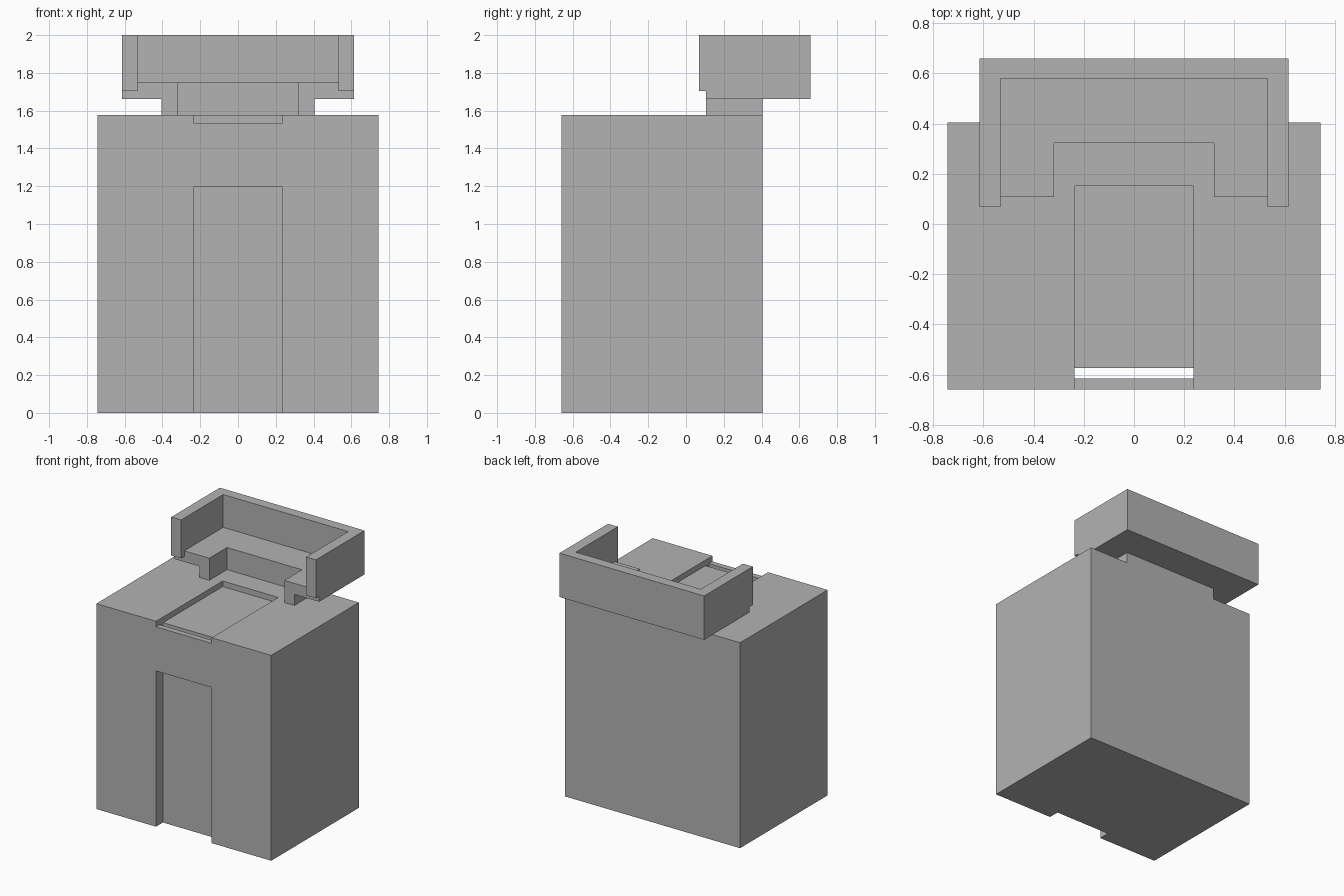
import bpy
import bmesh
from mathutils import Vector

if "Cube" in bpy.data.objects:
    bpy.data.objects.remove(bpy.data.objects["Cube"], do_unlink=True)

# One plain grey material
grey = bpy.data.materials.new("plain grey")
grey.use_nodes = True
colour = (0.45, 0.45, 0.45, 1)
grey.diffuse_color = colour
grey.node_tree.nodes["Principled BSDF"].inputs["Base Color"].default_value = colour


def prism(name, points, direction):
    """Extrude a closed outline of 3D points along a direction."""
    bm = bmesh.new()
    face = bm.faces.new([bm.verts.new(p) for p in points])
    moved = bmesh.ops.extrude_face_region(bm, geom=[face])["geom"]
    verts = [v for v in moved if isinstance(v, bmesh.types.BMVert)]
    bmesh.ops.translate(bm, verts=verts, vec=Vector(direction))
    bmesh.ops.recalc_face_normals(bm, faces=bm.faces)
    mesh = bpy.data.meshes.new(name)
    bm.to_mesh(mesh)
    bm.free()
    mesh.materials.append(grey)
    obj = bpy.data.objects.new(name, mesh)
    bpy.context.collection.objects.link(obj)
    return obj


def mirrored_plan(name, half, z0, z1):
    """Extrude upward a plan given by its right half, mirrored in x."""
    outline = half + [(-x, y) for x, y in reversed(half)]
    return prism(name, [(x, y, z0) for x, y in outline], (0, 0, z1 - z0))


# Main dimensions
body_w, door_w, wall_w, inner_w, notch_w, bracket_w = 0.743, 0.236, 0.615, 0.531, 0.319, 0.404
front, body_back, back, inner_back = -0.658, 0.405, 0.658, 0.579
ledge, notch_back, wall_front = 0.107, 0.322, 0.068
roof, slab_z, step_z, floor_z, top = 1.578, 1.663, 1.705, 1.748, 2.0

# Body block
body = mirrored_plan("tower_body", [(body_w, front), (body_w, body_back)], 0, roof)

# Doorway, the slot behind its lintel and the roof channel, as one side profile
out, door_back, lintel_back, channel_z, door_z = -0.8, -0.574, -0.615, 1.535, 1.196
profile = [(out, -0.1), (door_back, -0.1), (door_back, channel_z), (0.152, channel_z),
           (0.152, 1.7), (out, 1.7), (out, channel_z), (lintel_back, channel_z),
           (lintel_back, door_z), (out, door_z)]
cutter = prism("doorway_cutter", [(-door_w, y, z) for y, z in profile], (2 * door_w, 0, 0))
cutter.hide_render = True
cut = body.modifiers.new("doorway", "BOOLEAN")
cut.operation, cut.solver, cut.object = "DIFFERENCE", "EXACT", cutter
bpy.context.view_layer.objects.active = body
bpy.ops.object.modifier_apply(modifier=cut.name)
bpy.data.objects.remove(cutter, do_unlink=True)


# Balcony layers, all sharing the same front notch
def notched(name, width, rear, z0, z1):
    half = [(notch_w, notch_back), (notch_w, ledge), (width, ledge), (width, rear)]
    return mirrored_plan(name, half, z0, z1)


notched("balcony_bracket", bracket_w, body_back, roof, slab_z)
notched("balcony_slab", wall_w, back, slab_z, step_z)
notched("balcony_floor", inner_w, inner_back, step_z, floor_z)

# Parapet wrapping the back and both sides
mirrored_plan("parapet", [(inner_w, inner_back), (inner_w, wall_front),
                          (wall_w, wall_front), (wall_w, back)], step_z, top)
